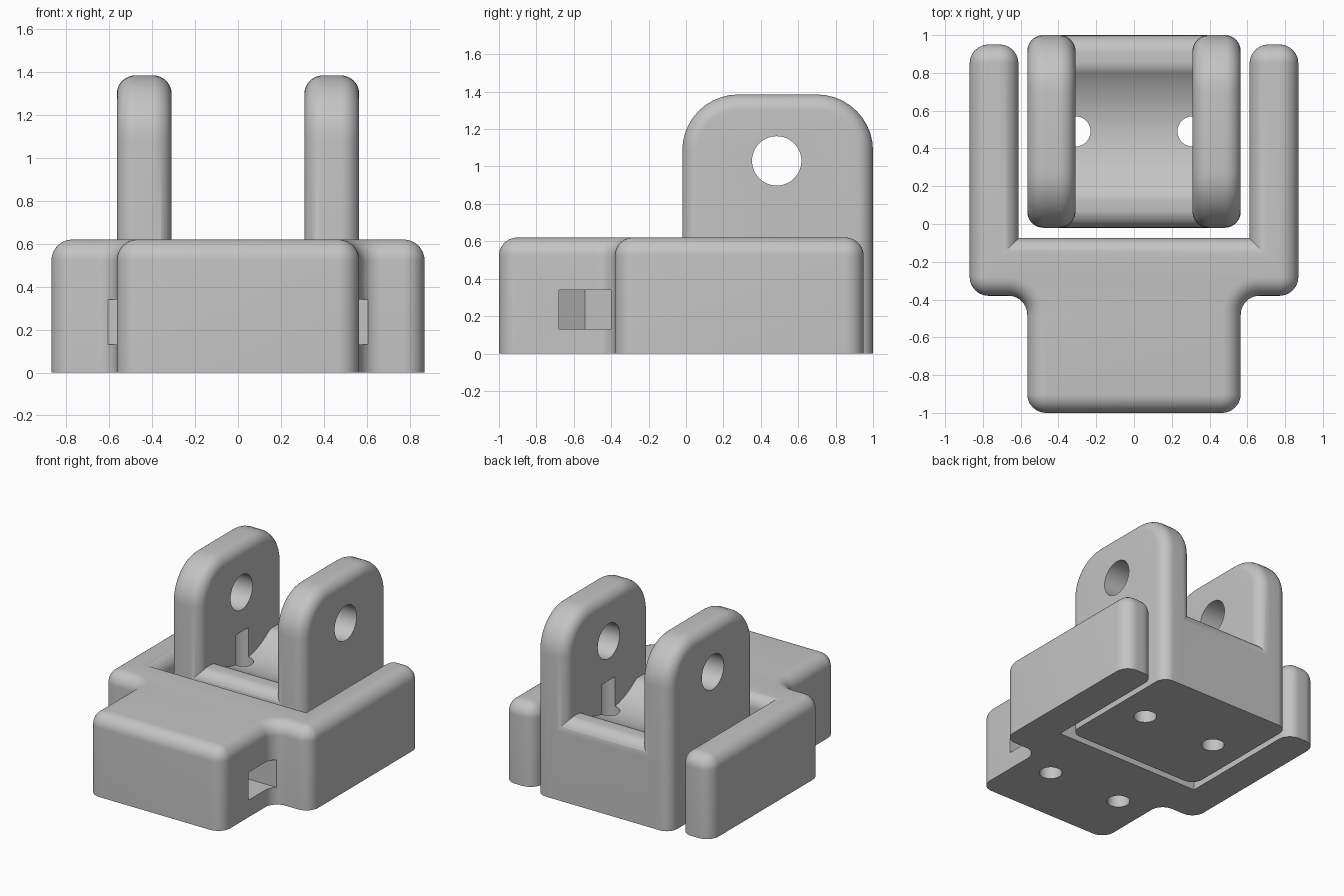
import bpy, bmesh
from math import sin, cos, acos, pi, radians
from mathutils import Vector, Matrix

cube = bpy.data.objects.get("Cube")
if cube:
    bpy.data.objects.remove(cube, do_unlink=True)

grey = bpy.data.materials.new("plain_grey")
grey.use_nodes = True
COLOR = (0.55, 0.55, 0.55, 1)
grey.diffuse_color = COLOR
grey.node_tree.nodes["Principled BSDF"].inputs["Base Color"].default_value = COLOR

SEG = 10


def ring(corners, inset=0.0):
    """Counter-clockwise right-angled outline with rounded corners, moved inward."""
    pts = []
    for i, (x, y, r) in enumerate(corners):
        p = Vector((x, y))
        d1 = (p - Vector(corners[i - 1][:2])).normalized()
        d2 = (Vector(corners[(i + 1) % len(corners)][:2]) - p).normalized()
        n1, n2 = Vector((-d1.y, d1.x)), Vector((-d2.y, d2.x))
        s = 1 if d1.cross(d2) > 0 else -1
        p = p + (n1 + n2) * inset
        if r == 0:
            pts.append(p)
            continue
        r = max(r - s * inset, 0.002)
        c = p + (n1 + n2) * r * s
        for k in range(SEG + 1):
            a = pi / 2 * k / SEG
            pts.append(c - (n1 * cos(a) + n2 * sin(a)) * r * s)
    return pts


def loft(name, layers, along_x=False):
    """Skin (outline, height) layers and cap both ends."""
    bm = bmesh.new()
    rows = [[bm.verts.new((w, p[0], p[1]) if along_x else (p[0], p[1], w)) for p in pts]
            for pts, w in layers]
    n = len(rows[0])
    for a, b in zip(rows, rows[1:]):
        for i in range(n):
            j = (i + 1) % n
            bm.faces.new((a[i], a[j], b[j], b[i]))
    bm.faces.new(rows[0][::-1])
    bm.faces.new(rows[-1])
    return finish(name, bm)


def finish(name, bm):
    bmesh.ops.recalc_face_normals(bm, faces=bm.faces)
    me = bpy.data.meshes.new(name)
    bm.to_mesh(me)
    bm.free()
    me.materials.append(grey)
    ob = bpy.data.objects.new(name, me)
    bpy.context.collection.objects.link(ob)
    return ob


def rod(center, radius, length, along_x=False):
    bm = bmesh.new()
    m = Matrix.Translation(center)
    if along_x:
        m = m @ Matrix.Rotation(pi / 2, 4, 'Y')
    bmesh.ops.create_cone(bm, cap_ends=True, segments=48, radius1=radius,
                          radius2=radius, depth=length, matrix=m)
    return finish("cutter", bm)


def combine(ob, other, operation):
    mod = ob.modifiers.new("cut", 'BOOLEAN')
    mod.operation, mod.solver, mod.object = operation, 'EXACT', other
    bpy.context.view_layer.objects.active = ob
    bpy.ops.object.modifier_apply(modifier=mod.name)
    bpy.data.objects.remove(other, do_unlink=True)


def smooth(ob):
    bpy.ops.object.select_all(action='DESELECT')
    ob.select_set(True)
    bpy.context.view_layer.objects.active = ob
    bpy.ops.object.shade_smooth_by_angle(angle=radians(30))


def quarter(radius):
    """(inset, drop) steps of a rounded edge, from the side to the cap."""
    return [(radius * (1 - cos(a)), radius * (1 - sin(a)))
            for a in (pi / 2 * k / SEG for k in range(SEG + 1))]


# Forked base: front block with two arms, rounded top edge
half = [(0.565, -1, 0.1), (0.565, -0.38, 0.1), (0.87, -0.38, 0.1),
        (0.87, 0.95, 0.1), (0.612, 0.95, 0.1), (0.612, -0.075, 0)]
outline = half + [(-x, y, r) for x, y, r in reversed(half)]
H = 0.62
base = loft("forked_base", [(ring(outline), 0)] +
            [(ring(outline, i), H - d) for i, d in quarter(0.098)])

# Screw holes below and nut slots with pointed ends at the sides
HX, NY, NR = 0.31, -0.54, 0.14
for s in (1, -1):
    combine(base, rod((s * HX, NY, 0.2), 0.08, 0.6), 'DIFFERENCE')
    slot = [(s * (HX - 0.162), NY), (s * (HX - 0.081), NY - NR), (s * 0.75, NY - NR),
            (s * 0.75, NY + NR), (s * (HX - 0.081), NY + NR)]
    combine(base, loft("cutter", [(slot, 0.13), (slot, 0.34)]), 'DIFFERENCE')
smooth(base)

# Hinge bracket: saddle body with a round hollow around the pin axis
CY, PZ, HALF, R, F = 0.49, 1.03, 0.51, 0.53, 0.1
b = acos((PZ - H + F) / (R + F))
side = [(R * sin(b * k / 16), PZ - R * cos(b * k / 16)) for k in range(16)]
side += [((R + F) * sin(b) + F * sin(a), H - F + F * cos(a))
         for a in (b * (k / 8 - 1) for k in range(9))]
side += [(HALF - F + F * sin(a), H - F + F * cos(a))
         for a in (pi / 2 * k / 8 for k in range(9))]
side += [(HALF, 0)]
profile = [(CY + t, z) for t, z in reversed(side)] + [(CY - t, z) for t, z in side[1:]]
bracket = loft("hinge_bracket", [(profile, -0.43), (profile, 0.43)], True)

# Upright lugs with rounded edges, trimmed flat at the ground
lug = [(CY - HALF, -0.3, 0), (CY + HALF, -0.3, 0),
       (CY + HALF, 1.385, 0.3), (CY - HALF, 1.385, 0.3)]
edge = quarter(0.085)
for s in (1, -1):
    layers = [(ring(lug, i), s * (0.31 + d)) for i, d in reversed(edge)]
    layers += [(ring(lug, i), s * (0.565 - d)) for i, d in edge]
    ob = loft("lug", layers, True)
    bm = bmesh.new()
    bm.from_mesh(ob.data)
    cut = bmesh.ops.bisect_plane(bm, geom=bm.verts[:] + bm.edges[:] + bm.faces[:],
                                 plane_co=(0, 0, 0), plane_no=(0, 0, 1), clear_inner=True)
    bmesh.ops.contextual_create(
        bm, geom=[e for e in cut["geom_cut"] if isinstance(e, bmesh.types.BMEdge)])
    bmesh.ops.recalc_face_normals(bm, faces=bm.faces)
    bm.to_mesh(ob.data)
    bm.free()
    combine(bracket, ob, 'UNION')

# Pin hole and the two screw holes that notch the lugs
combine(bracket, rod((0, CY - 0.005, PZ), 0.132, 2, True), 'DIFFERENCE')
for s in (1, -1):
    combine(bracket, rod((s * HX, CY, 0.265), 0.08, 0.93), 'DIFFERENCE')
smooth(bracket)
